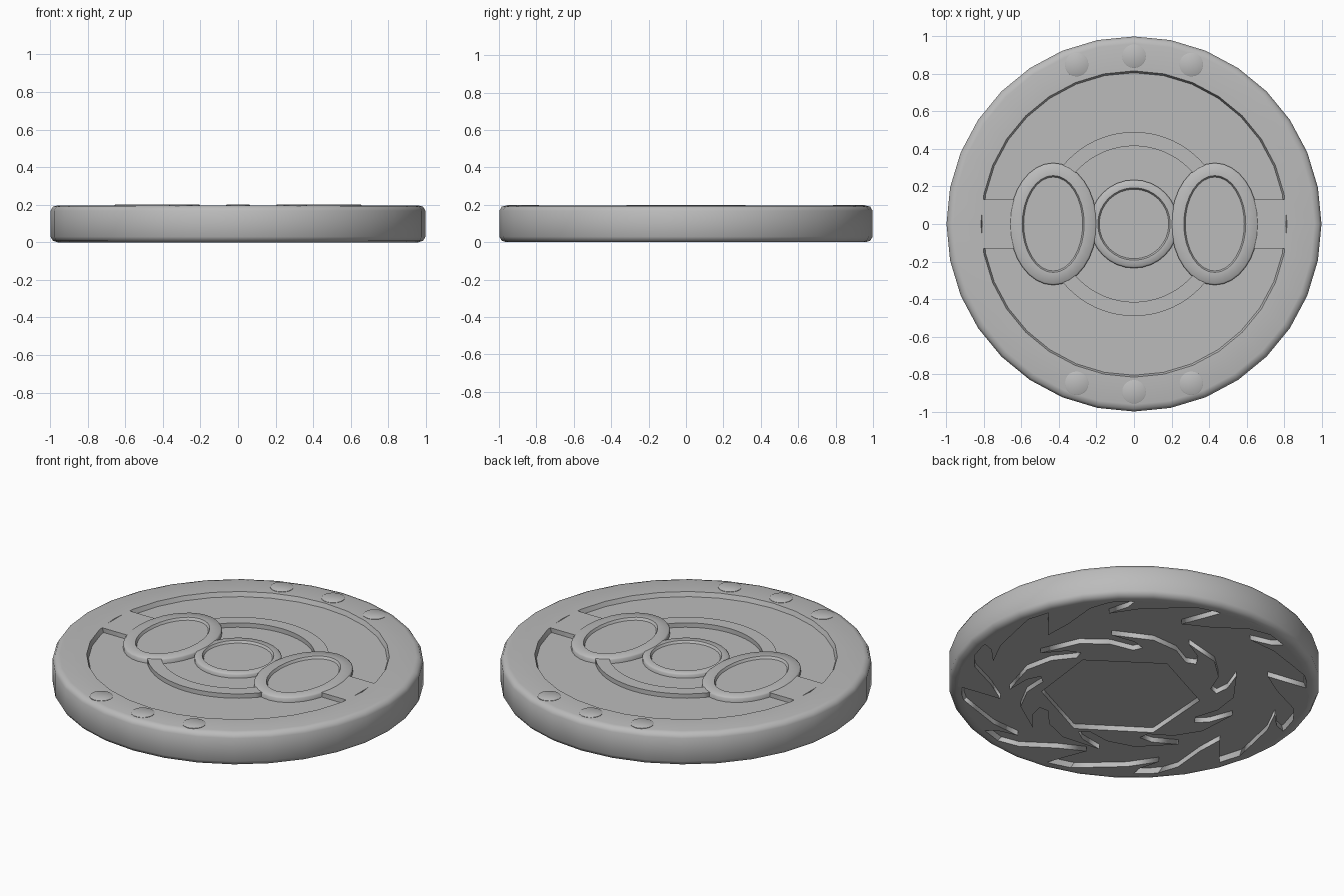
import bpy, bmesh
from math import cos, sin, pi, radians, sqrt

cube = bpy.data.objects.get("Cube")
if cube:
    bpy.data.objects.remove(cube, do_unlink=True)

grey = bpy.data.materials.new("plain_grey")
grey.use_nodes = True
grey.diffuse_color = (0.5, 0.5, 0.5, 1)
bsdf = next(n for n in grey.node_tree.nodes if n.type == 'BSDF_PRINCIPLED')
bsdf.inputs["Base Color"].default_value = (0.5, 0.5, 0.5, 1)
bsdf.inputs["Roughness"].default_value = 0.6


def activate(ob):
    bpy.ops.object.select_all(action='DESELECT')
    ob.select_set(True)
    bpy.context.view_layer.objects.active = ob


def loft(name, rings, at=(0, 0), sides=32):
    """Stack of elliptical rings (rx, ry, z), capped at both ends."""
    bm = bmesh.new()
    loops = []
    for rx, ry, z in rings:
        loops.append([bm.verts.new((at[0] + rx * cos(2 * pi * i / sides),
                                    at[1] + ry * sin(2 * pi * i / sides), z))
                      for i in range(sides)])
    for low, high in zip(loops, loops[1:]):
        for i in range(sides):
            j = (i + 1) % sides
            bm.faces.new((low[i], low[j], high[j], high[i]))
    bm.faces.new(loops[0][::-1])
    bm.faces.new(loops[-1])
    bmesh.ops.recalc_face_normals(bm, faces=bm.faces)
    mesh = bpy.data.meshes.new(name)
    bm.to_mesh(mesh)
    bm.free()
    ob = bpy.data.objects.new(name, mesh)
    bpy.context.collection.objects.link(ob)
    mesh.materials.append(grey)
    activate(ob)
    bpy.ops.object.shade_smooth_by_angle(angle=radians(50))
    return ob


def plate(name, outlines, z0, z1):
    """Flat extruded shape; inner outlines become holes."""
    curve = bpy.data.curves.new(name, 'CURVE')
    curve.dimensions = '2D'
    curve.fill_mode = 'BOTH'
    curve.extrude = (z1 - z0) / 2
    for points in outlines:
        spline = curve.splines.new('POLY')
        spline.points.add(len(points) - 1)
        for p, (x, y) in zip(spline.points, points):
            p.co = (x, y, 0, 1)
        spline.use_cyclic_u = True
    ob = bpy.data.objects.new(name, curve)
    ob.location.z = (z0 + z1) / 2
    bpy.context.collection.objects.link(ob)
    activate(ob)
    bpy.ops.object.convert(target='MESH')
    ob = bpy.context.view_layer.objects.active
    bm = bmesh.new()
    bm.from_mesh(ob.data)
    bmesh.ops.remove_doubles(bm, verts=bm.verts, dist=1e-5)
    bmesh.ops.recalc_face_normals(bm, faces=bm.faces)
    bm.to_mesh(ob.data)
    bm.free()
    ob.data.materials.clear()
    ob.data.materials.append(grey)
    return ob


def dish(name, at, rx, ry, rim, top, floor):
    """Raised rim with softened edges around a shallow sunken floor."""
    s = 0.008
    loft(name, [(rx, ry, 0.16), (rx, ry, top - s), (rx - s, ry - s, top),
                (rx - rim + s, ry - rim + s, top), (rx - rim, ry - rim, floor)], at)


# Disc body with a sunken field on both faces
TOP, FIELD, UNDER = 0.196, 0.17, 0.03
body = [(0.92, UNDER), (0.93, 0), (0.96, 0), (0.985, 0.008), (0.998, 0.03),
        (0.998, 0.168), (0.985, 0.19), (0.96, TOP), (0.815, TOP), (0.805, FIELD)]
loft("disc_body", [(r, r, z) for r, z in body])

# Centre boss and the two side ovals, with bars joining them to the rim
dish("centre_boss", (0, 0), 0.235, 0.235, 0.05, TOP, 0.183)
for side, label in ((1, "left"), (-1, "right")):
    dish(label + "_oval", (side * 0.43, 0), 0.232, 0.325, 0.075, 0.2, 0.186)
    plate(label + "_bar", [[(side * 0.6, -0.13), (side * 0.808, -0.13),
                            (side * 0.808, 0.13), (side * 0.6, 0.13)]], 0.16, TOP)

# Raised arcs above and below the boss, and rivets on the rim
for side, label in ((1, "back"), (-1, "front")):
    angles = [radians(39 + 102 * i / 20) for i in range(21)]
    arc = [(0.49 * cos(a), side * 0.49 * sin(a)) for a in angles]
    arc += [(0.415 * cos(a), side * 0.415 * sin(a)) for a in reversed(angles)]
    plate(label + "_arc", [arc], 0.16, TOP)
    for i, (x, y) in enumerate([(-0.305, 0.848), (0, 0.893), (0.305, 0.848)]):
        loft(f"{label}_rivet_{i + 1}", [(0.063, 0.063, 0.19), (0.063, 0.063, 0.198),
                                        (0.06, 0.06, 0.2)], (x, side * y), 20)


def under(u, v):
    """Underside pattern is drawn on axes turned by an eighth of a turn."""
    return ((v - u) / sqrt(2), (v + u) / sqrt(2))


def polar(r, a, cu=0, cv=0):
    return under(cu + r * cos(a), cv + r * sin(a))


# Flame swirl round a sunken hexagon on the underside
flame = [(0, 0.46), (0.35, 0.53), (0.75, 0.585), (1.3, 0.625), (1.0, 0.55), (0.85, 0.49)]
step = 2 * pi / 9
swirl = [polar(r, (k + t) * step, -0.05, -0.05) for k in range(9) for t, r in flame]
hexagon = [under(u, v) for u, v in [(-0.50, 0), (-0.25, 0.32), (0.20, 0.24),
                                    (0.34, -0.17), (0.06, -0.49), (-0.36, -0.41)]]
plate("under_swirl", [swirl, hexagon], 0, UNDER + 0.01)

# Flame teeth growing inward from the underside rim
step = 2 * pi / 12
for k in range(12):
    tip = 0.73 if k % 2 else 0.81
    tooth = [(0, 0.95), (0.35, 0.885), (0.75, tip + 0.04), (1.15, tip),
             (0.9, 0.87), (0.8, 0.95), (0.4, 0.955)]
    plate(f"under_tooth_{k + 1}", [[polar(r, (k + t) * step) for t, r in tooth]],
          0, UNDER + 0.01)
